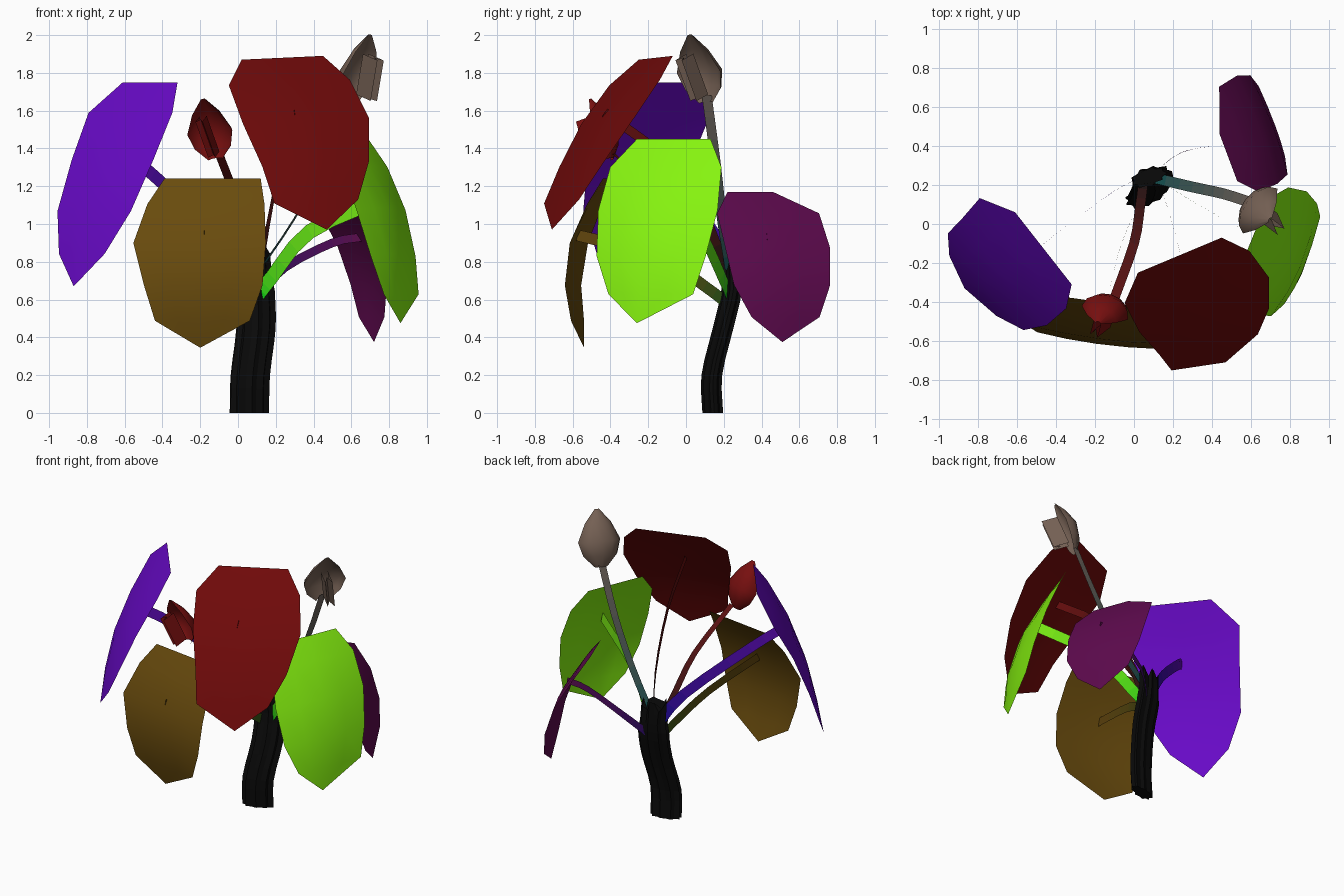
import bpy, math
from mathutils import Vector as V

if "Cube" in bpy.data.objects:
    bpy.data.objects.remove(bpy.data.objects["Cube"])


def mat(name, c):
    m = bpy.data.materials.new(name)
    m.diffuse_color = (*c, 1)
    m.use_nodes = True
    m.node_tree.nodes["Principled BSDF"].inputs["Base Color"].default_value = m.diffuse_color
    return m


def make(name, verts, faces, mats, smooth=True, idx=None):
    me = bpy.data.meshes.new(name)
    me.from_pydata([tuple(v) for v in verts], [], faces)
    for m in mats:
        me.materials.append(m)
    for i, p in enumerate(me.polygons):
        p.use_smooth = smooth
        if idx:
            p.material_index = idx[i]
    ob = bpy.data.objects.new(name, me)
    bpy.context.collection.objects.link(ob)
    return ob


def grid(rows, cols, closed=False):
    n = cols if closed else cols - 1
    return [(r * cols + c, r * cols + (c + 1) % cols,
             (r + 1) * cols + (c + 1) % cols, (r + 1) * cols + c)
            for r in range(rows - 1) for c in range(n)]


def curve(pts, n):
    # Catmull-Rom resampling of a short path
    p = [V(q) for q in pts]
    p = [2 * p[0] - p[1]] + p + [2 * p[-1] - p[-2]]
    out = []
    for i in range(1, len(p) - 2):
        a, b, c, d = p[i - 1:i + 3]
        for k in range(n):
            t = k / n
            out.append(0.5 * (2 * b + (c - a) * t + (2 * a - 5 * b + 4 * c - d) * t * t
                              + (3 * b - a - 3 * c + d) * t ** 3))
    return out + [p[-2]]


def leaf(name, color, tl, tr, tip, left, right, bulge, cup=.02):
    # broad leaf: straight top edge, side widths per row, pointed tip, bowed outward
    tl, tr, tip = V(tl), V(tr), V(tip)
    mid, half = (tl + tr) / 2, (tr - tl) / 2
    d = tip - mid
    out = -half.cross(d).normalized()
    rows = list(zip([0, .16, .4, .65, .85], [1] + left, [1] + right))
    verts, us = [], [-1, -.5, 0, .5, 1]
    for t, l, r in rows:
        for u in us:
            w = u * (l if u < 0 else r)
            bow = (bulge + cup * (1 - u * u)) * math.sin(math.pi * t)
            verts.append(mid + d * t + half * w + out * bow)
    faces = grid(5, 5)
    verts.append(tip)
    faces += [(20 + c, 21 + c, 25) for c in range(4)]
    make(name, verts, faces, [mat(name, color)])


def stalk(name, pts, width, c0, c1, flat=False):
    # paper-thin ribbon, upright for leaves and lying flat for buds, with a colour fade
    p = curve(pts, 3)
    n = len(p) - 1
    verts = []
    for i, q in enumerate(p):
        t = (p[min(i + 1, n)] - p[max(i - 1, 0)]).normalized()
        side = t.cross(V((0, 0, 1))).normalized()
        w = (side if flat else side.cross(t)) * width / 2
        verts += [q - w, q + w]
    mats = [mat(f"{name}_{i}", [a + (b - a) * i / (n - 1) for a, b in zip(c0, c1)])
            for i in range(n)]
    make(name, verts, grid(n + 1, 2), mats, True, range(n))


def bud(name, base, tip, opening, r, depth, color):
    base, tip, o = V(base), V(tip), V(opening)
    ax = tip - base
    o = (o - ax * (o.dot(ax) / ax.length_squared)).normalized()
    s = ax.cross(o).normalized()
    m = mat(name, color)
    # cupped outer petal, open on one side
    verts = []
    for t, k in zip([0, .2, .45, .76, 1], [.3, .8, 1, .62, .1]):
        for j in range(7):
            a = math.radians(-90 + 180 * j / 6)
            verts.append(base + ax * t + (s * math.sin(a) - o * math.cos(a) * depth) * r * k)
    make(name + "_petal", verts, grid(5, 7), [m])
    # folded inner petal: narrow zigzag strip
    prof = [(-.16, .1), (-.16, .8), (0, .5), (.16, .85), (.16, .1)]
    verts = [base + ax * t + (s * (x + k) + o * y) * r
             for t, k in ((.14, .12), (.74, -.12)) for x, y in prof]
    make(name + "_inner_fold", verts, grid(2, len(prof)), [m], False)


# trunk: fluted bent column with a skewed oval section and jagged top
path = curve([(.055, .145, 0), (.06, .14, .2), (.09, .2, .45), (.085, .245, .65),
              (.075, .24, .84)], 3)
verts, k = [], 18
for i, q in enumerate(path):
    for j in range(k):
        a = j * math.tau / k
        f = (1 if j % 2 == 0 else .8) * (1 + .05 * math.sin(3 * a + 1))
        x, y = .105 * f * math.cos(a), .05 * f * math.sin(a)
        if i > 9:
            x *= .88
        dz = .04 * math.sin(5 * a) if i == len(path) - 1 else 0
        verts.append(q + V((x, y + .24 * x, dz)))
n = len(path)
make("trunk", verts, grid(n, k, True) + [tuple(range(k))[::-1],
     tuple(range((n - 1) * k, n * k))], [mat("bark", (.003, .003, .003))], False)

# leaves
RED, VIOLET, GREEN = (.16, .003, .003), (.14, .003, .58), (.24, .9, .005)
BROWN, MAGENTA = (.14, .07, .004), (.11, .003, .075)
leaf("red_leaf", RED, (.02, -.25, 1.87), (.45, -.07, 1.89), (.47, -.71, .97),
     [1.53, 1.48, 1.27, 1.16], [1.45, 1.62, 1.35, .9], .055)
leaf("violet_leaf", VIOLET, (-.61, .06, 1.75), (-.32, -.31, 1.75), (-.87, -.33, .67),
     [1.66, 1.46, 1.3, .82], [1.4, 1.52, 1.38, .85], .06)
leaf("green_leaf", GREEN, (.53, -.26, 1.45), (.69, .13, 1.45), (.86, -.26, .475),
     [1.52, 1.56, 1.36, .88], [1.5, 1.68, 1.6, 1.42], .05, .05)
leaf("brown_leaf", BROWN, (-.39, -.37, 1.24), (.12, -.44, 1.24), (-.2, -.54, .345),
     [1.28, 1.48, 1.2, .95], [1.15, 1.27, 1.26, 1.02], .12)
leaf("magenta_leaf", MAGENTA, (.53, .22, 1.17), (.44, .46, 1.17), (.72, .51, .375),
     [1.8, 1.9, 1.85, 1.25], [2.7, 2.72, 2.4, 1.75], .085)

# leaf stalks
stalk("red_leaf_stalk", [(.1, .23, .66), (.16, .12, 1), (.23, -.12, 1.35), (.3, -.43, 1.59)],
      .05, (.008, .005, .005), (.13, .004, .004))
stalk("violet_leaf_stalk", [(.07, .25, .68), (-.1, .17, .93), (-.45, -.09, 1.26), (-.62, -.25, 1.4)],
      .07, (.004, .003, .35), (.14, .004, .55))
stalk("green_leaf_stalk", [(.1, .23, .62), (.18, .19, .72), (.38, .07, .96), (.77, -.14, 1.14)],
      .08, (.006, .6, .007), (.2, .85, .007))
stalk("brown_leaf_stalk", [(.07, .23, .57), (.02, .1, .67), (-.08, -.15, .83), (-.18, -.575, .94)],
      .06, (.01, .07, .006), (.12, .06, .004))
stalk("magenta_leaf_stalk", [(.09, .25, .6), (.25, .37, .77), (.5, .41, .9), (.65, .43, .93)],
      .045, (.025, .003, .14), (.11, .004, .08))

# buds and their stalks
stalk("pale_bud_stalk", [(.09, .24, .72), (.3, .19, 1.03), (.46, .155, 1.34), (.6, .11, 1.68)],
      .055, (.008, .09, .09), (.16, .13, .11), True)
bud("pale_bud", (.605, .105, 1.64), (.70, .02, 2.0), (.85, -.65, 0), .145, .6, (.18, .12, .09))
stalk("red_bud_stalk", [(.05, .23, .7), (.03, .08, .88), (0, -.1, 1.1), (-.1, -.38, 1.37)],
      .05, (.012, .006, .006), (.11, .006, .006), True)
bud("red_bud", (-.12, -.41, 1.34), (-.185, -.51, 1.66), (-.3, -1, 0), .125, .75, (.19, .005, .005))
